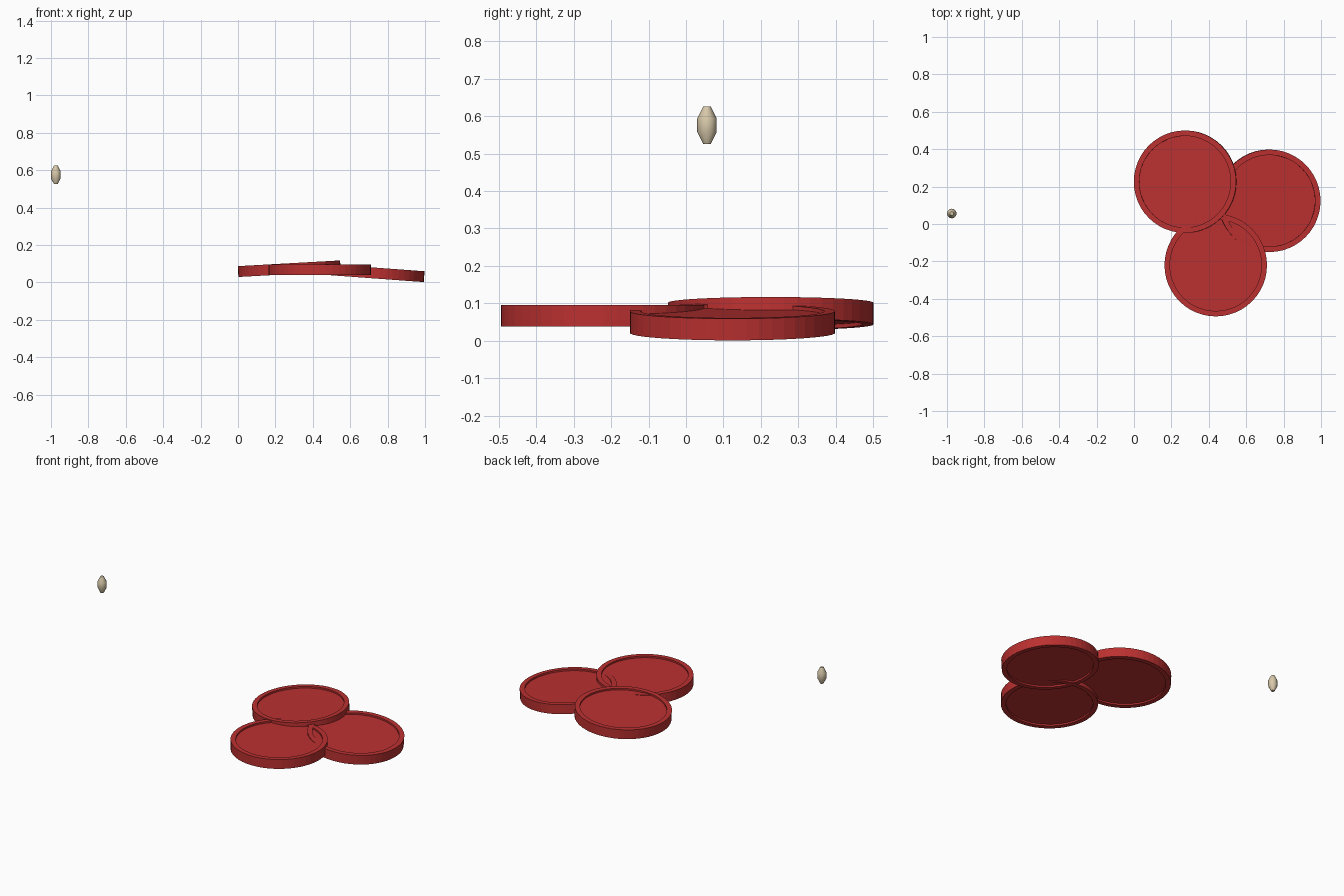
import bpy, bmesh, math

if "Cube" in bpy.data.objects:
    bpy.data.objects.remove(bpy.data.objects["Cube"])


def material(name, color):
    m = bpy.data.materials.new(name)
    m.diffuse_color = (*color, 1)
    m.use_nodes = True
    m.node_tree.nodes["Principled BSDF"].inputs["Base Color"].default_value = m.diffuse_color
    return m


def lathe(name, profile, n, loc, tilt, mat):
    """Revolve an open (radius, z) profile, capping both ends."""
    bm = bmesh.new()
    rings = [[bm.verts.new((r * math.cos(2 * math.pi * i / n),
                            r * math.sin(2 * math.pi * i / n), z))
              for i in range(n)] for r, z in profile]
    for a, b in zip(rings, rings[1:]):
        for i in range(n):
            j = (i + 1) % n
            bm.faces.new((a[i], a[j], b[j], b[i]))
    bm.faces.new(rings[0][::-1])
    bm.faces.new(rings[-1])
    bmesh.ops.recalc_face_normals(bm, faces=bm.faces)
    me = bpy.data.meshes.new(name)
    bm.to_mesh(me)
    bm.free()
    ob = bpy.data.objects.new(name, me)
    bpy.context.collection.objects.link(ob)
    ob.location = loc
    ob.rotation_euler = (0, math.radians(tilt), 0)
    me.materials.append(mat)
    return ob


red = material("red", (0.5, 0.03, 0.03))
cream = material("cream", (0.68, 0.58, 0.4))

# Chips: thin discs with a raised rim on both faces
R, RIM, H, D = 0.274, 0.245, 0.029, 0.01
chip = [(RIM, -H + D), (RIM, -H), (R, -H), (R, H), (RIM, H), (RIM, H - D)]
lathe("chip_back_left", chip, 48, (0.274, 0.226, 0.073), -3.2, red)
lathe("chip_right", chip, 48, (0.722, 0.124, 0.0505), 4.2, red)
lathe("chip_front", chip, 48, (0.437, -0.22, 0.067), 0, red)

# Floating bead: faceted barrel shape with smooth sides
bead = lathe("bead", [(0.01, -0.05), (0.026, -0.018), (0.026, 0.018), (0.01, 0.05)],
             12, (-0.974, 0.056, 0.575), 0, cream)
bpy.context.view_layer.objects.active = bead
bead.select_set(True)
bpy.ops.object.shade_smooth_by_angle(angle=math.radians(35))
